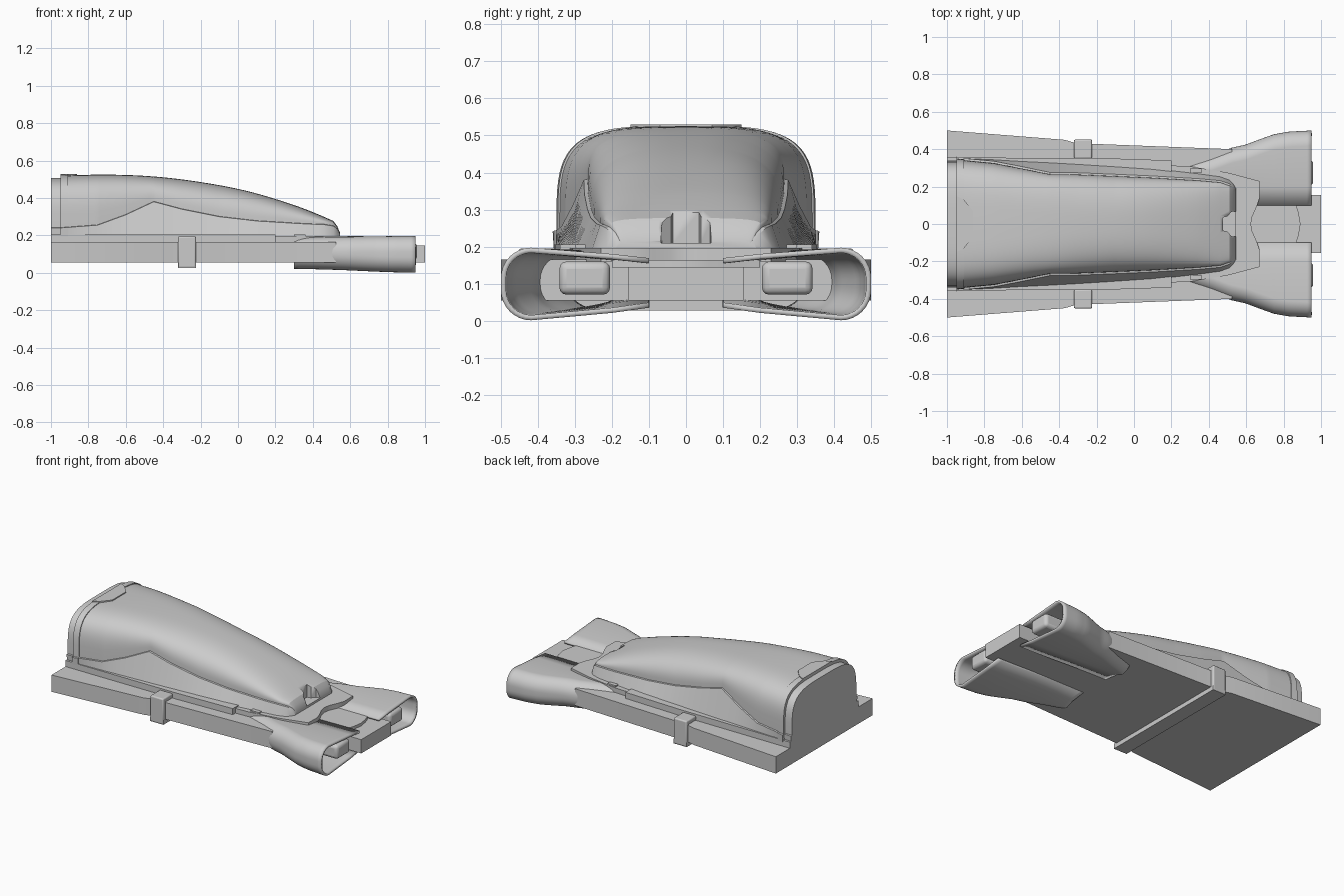
import bpy, bmesh
from math import cos, sin, pi

if "Cube" in bpy.data.objects:
    bpy.data.objects.remove(bpy.data.objects["Cube"])


def finish(name, verts, faces, smooth=True, recalc=True):
    me = bpy.data.meshes.new(name)
    me.from_pydata(verts, [], faces)
    if recalc:
        bm = bmesh.new()
        bm.from_mesh(me)
        bmesh.ops.recalc_face_normals(bm, faces=bm.faces)
        bm.to_mesh(me)
        bm.free()
    ob = bpy.data.objects.new(name, me)
    bpy.context.collection.objects.link(ob)
    if smooth:
        bpy.ops.object.select_all(action='DESELECT')
        ob.select_set(True)
        bpy.context.view_layer.objects.active = ob
        bpy.ops.object.shade_smooth_by_angle(angle=0.5)
    return ob


def loft(name, rings, closed=True):
    n = len(rings[0])
    verts = [p for r in rings for p in r]
    faces = []
    for i in range(len(rings) - 1):
        for j in range(n if closed else n - 1):
            k = (j + 1) % n
            faces.append((i*n + j, i*n + k, (i+1)*n + k, (i+1)*n + j))
    if closed:
        faces += [tuple(range(n)), tuple(range((len(rings)-1)*n, len(rings)*n))]
    return finish(name, verts, faces, recalc=closed)


def prism(name, half, z0, z1):
    """Extrude an outline symmetric about y = 0, given by its +y half."""
    o = half + [(x, -y) for x, y in reversed(half) if y > 0]
    return loft(name, [[(x, y, z) for x, y in o] for z in (z0, z1)])


def box(name, x0, x1, y0, y1, z0, z1, bevel=0):
    o = [(x0, y0), (x1, y0), (x1, y1), (x0, y1)]
    ob = loft(name, [[(x, y, z) for x, y in o] for z in (z0, z1)])
    if bevel:
        m = ob.modifiers.new("bevel", 'BEVEL')
        m.width, m.segments = bevel, 3
    return ob


def mirror(ob):
    m = ob.modifiers.new("mirror", 'MIRROR')
    m.use_axis = (False, True, False)
    return ob


def lerp_row(rows, x):
    for a, b in zip(rows, rows[1:]):
        if x <= b[0] + 1e-9:
            t = (x - a[0]) / (b[0] - a[0])
            return [p + (q - p)*t for p, q in zip(a, b)]
    return rows[-1]


def crown(x):
    """Smooth ridge height of the hood (Catmull-Rom)."""
    p = [(-.95, .52), (-.7, .525), (-.45, .515), (-.2, .485), (.05, .437),
         (.3, .362), (.47, .295), (.52, .268), (.545, .215)]
    for i in range(len(p) - 1):
        if x <= p[i+1][0] + 1e-9:
            (x1, a), (x2, b) = p[i], p[i+1]
            x0, z0 = p[max(i-1, 0)]
            x3, z3 = p[min(i+2, len(p)-1)]
            h, t = x2 - x1, (x - x1)/(x2 - x1)
            m1, m2 = (b - z0)/(x2 - x0)*h, (z3 - a)/(x3 - x1)*h
            return ((2*t**3 - 3*t*t + 1)*a + (t**3 - 2*t*t + t)*m1
                    + (3*t*t - 2*t**3)*b + (t**3 - t*t)*m2)
    return p[-1][1]


# x, bottom half width, crease y, crease z, squareness
HOOD = [(-.95, .352, .345, .24, 4), (-.75, .345, .326, .255, 3.8),
        (-.6, .337, .297, .31, 3.5), (-.45, .33, .266, .38, 3),
        (-.3, .322, .264, .34, 2.8), (-.1, .31, .256, .3, 2.7),
        (.1, .297, .247, .277, 2.8), (.35, .268, .232, .262, 3),
        (.46, .253, .222, .258, 3.2), (.51, .235, .205, .25, 3.5),
        (.53, .215, .19, .235, 4), (.545, .19, .175, .208, 4)]


def hood_ring(x, grow=0, at=None):
    _, wb, yc, zc, n = lerp_row(HOOD, x if at is None else at)
    zt = crown(x if at is None else at) + grow
    half = [(wb + grow, .195), (yc + grow + .01, zc)]
    for i in range(21):
        a = pi/2*i/20
        half.append(((yc + grow)*max(cos(a), 0)**(2/n), zc + .002 + (zt - zc - .002)*sin(a)**(2/n)))
    half[-1] = (0, zt)
    return [(x, y, z) for y, z in half] + [(x, -y, z) for y, z in reversed(half[:-1])]


# Hood with sloped side skirts
xs = sorted({round(-.95 + i*.03, 3) for i in range(47)} | {r[0] for r in HOOD})
hood = loft("hood", [hood_ring(x) for x in xs])

# Pocket in the nose of the hood
pocket = prism("nose_pocket_cutter", [(.475, .035), (.50, .04), (.52, .065), (.6, .075)], .21, .4)
pocket.hide_render = True
pocket.hide_viewport = True
cut = hood.modifiers.new("pocket", 'BOOLEAN')
cut.operation, cut.object, cut.solver = 'DIFFERENCE', pocket, 'EXACT'

# Rear wall, rear frame and latch tab
loft("rear_wall", [hood_ring(x, -.012, -.95) for x in (-1, -.94)])
loft("rear_frame", [hood_ring(x, .005, -.95 if x < -.93 else x) for x in (-.95, -.91)])
prism("rear_tab", [(-.95, .15), (-.91, .13), (-.86, .07)], .50, .529)

# Flat base, deck and stepped front plate
prism("base", [(-1, .5), (-.37, .45), (-.31, .432), (.525, .4)], .055, .165)
prism("deck", [(-1, .355), (-.2, .353), (.2, .34)], .16, .205)
prism("front_plate", [(.15, .315), (.3, .308), (.5, .275), (.67, .23), (.672, .14),
                      (.655, .09), (.632, .04), (.625, 0)], .16, .196)
mirror(box("plate_catch", .3, .36, .272, .298, .19, .205))

# Strap around the base
box("strap_bottom", -.32, -.225, -.45, .45, .027, .056)
mirror(box("strap_side", -.32, -.225, .425, .452, .027, .195, .008))
mirror(box("strap_top", -.32, -.225, .35, .45, .164, .195, .008))

# Flared front cups: thin C-shaped shells opening forwards
FLARE = [(.3, .325, .182, .028), (.42, .362, .184, .026), (.52, .4, .185, .023),
         (.6, .418, .186, .02), (.68, .448, .187, .016), (.75, .473, .188, .013),
         (.83, .487, .189, .01), (.95, .493, .190, .008)]


def cup_ring(x):
    _, w, zt, zb = lerp_row(FLARE, x)
    r = .075
    pts = [(.1, zt - .028), (.2, zt - .017)]
    pts += [(w - r + r*sin(a), zt - r + r*cos(a)) for a in [pi/2*i/8 for i in range(9)]]
    pts += [(w - r + r*cos(a), zb + r - r*sin(a)) for a in [pi/2*i/8 for i in range(9)]]
    pts += [(.2, zb + .02), (.1, zb + .034)]
    return [(x, y, z) for y, z in pts]


cup = loft("front_cup", [cup_ring(.3 + .65*i/26) for i in range(27)], closed=False)
sol = cup.modifiers.new("thickness", 'SOLIDIFY')
sol.thickness, sol.offset = .014, 0
mirror(cup)

# Bridge between the cups, tongue and plugs inside them
prism("bridge", [(.5, .2), (.84, .2), (.86, .12), (.88, .06), (.89, 0)], .144, .164)
box("tongue", .5, 1, -.155, .155, .055, .145)
mirror(box("plug", .5, .958, .205, .342, .07, .16, .02))
